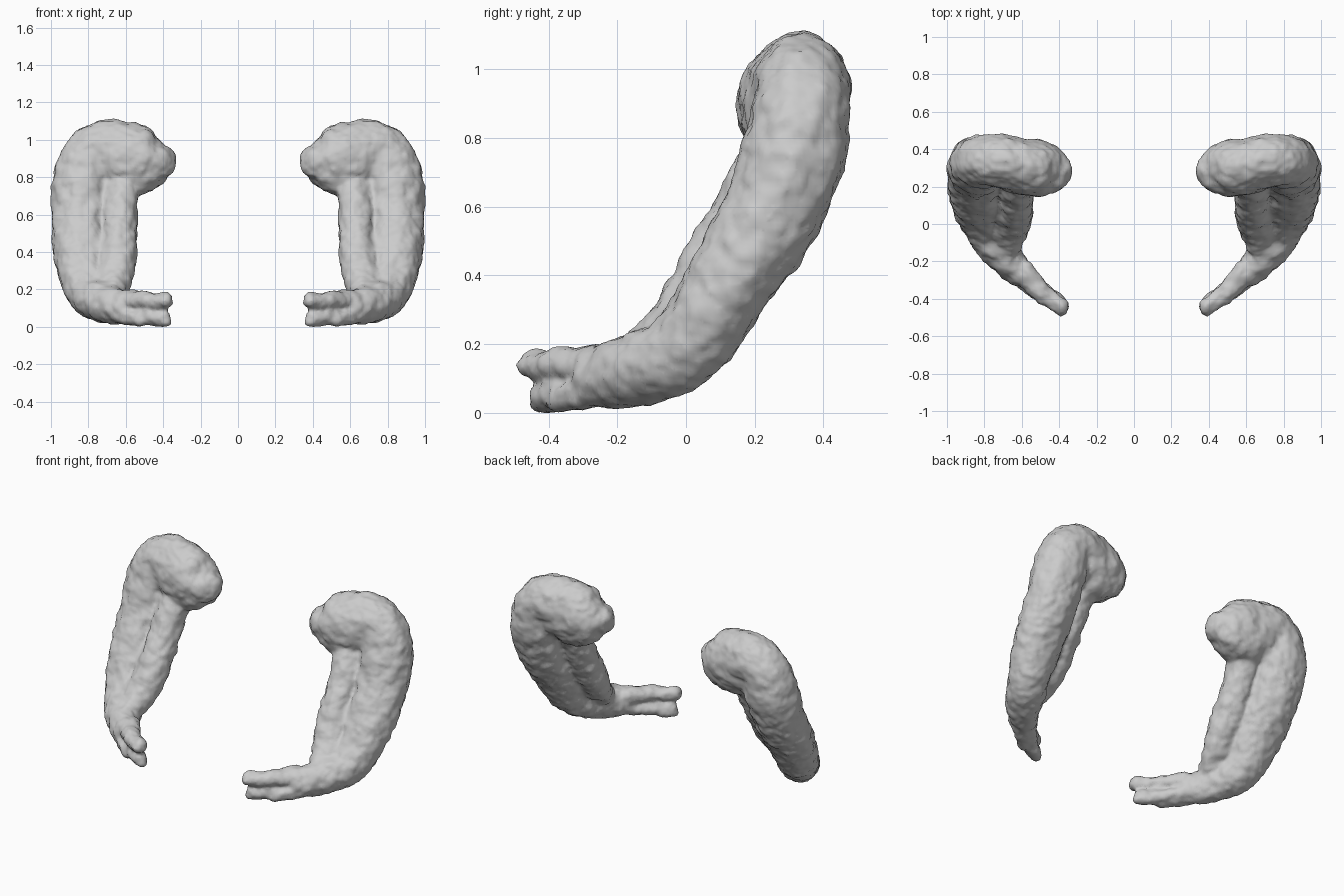
import bpy, bmesh, math
from mathutils import Vector

if "Cube" in bpy.data.objects:
    bpy.data.objects.remove(bpy.data.objects["Cube"])

SIDES = 20


def catmull(p, steps=5):
    """Smooth a list of (x, y, z, half_width, half_thickness) rows."""
    out = []
    for i in range(len(p) - 1):
        a, b, c, d = p[max(i - 1, 0)], p[i], p[i + 1], p[min(i + 2, len(p) - 1)]
        for s in range(steps):
            t = s / steps
            out.append([0.5 * (2 * q + (r - o) * t + (2 * o - 5 * q + 4 * r - w) * t * t
                               + (3 * q - o - 3 * r + w) * t ** 3)
                        for o, q, r, w in zip(a, b, c, d)])
    out.append(list(p[-1]))
    return out


def tube(bm, rows, ref):
    """Loft elliptical sections along a path, with rounded ends."""
    rows = catmull(rows)
    pts = [Vector(r[:3]) for r in rows]
    sections = []
    n = len(rows)
    for i in range(n):
        t = (pts[min(i + 1, n - 1)] - pts[max(i - 1, 0)]).normalized()
        side = (Vector(ref) - t * t.dot(Vector(ref))).normalized()
        sections.append((pts[i], t, side, t.cross(side), rows[i][3], rows[i][4]))

    def cap(sec, sign):
        p, t, s, u, a, b = sec
        r = min(a, b) * 0.7
        return [(p + t * sign * r * math.sin(k), t, s, u, a * math.cos(k), b * math.cos(k))
                for k in (0.5, 1.0, 1.4)]

    sections = cap(sections[0], -1)[::-1] + sections + cap(sections[-1], 1)
    rings = []
    for p, t, s, u, a, b in sections:
        rings.append([bm.verts.new(p + s * a * math.cos(k) + u * b * math.sin(k))
                      for k in (2 * math.pi * j / SIDES for j in range(SIDES))])
    for r0, r1 in zip(rings, rings[1:]):
        for j in range(SIDES):
            k = (j + 1) % SIDES
            bm.faces.new((r0[j], r0[k], r1[k], r1[j]))
    bm.faces.new(rings[0][::-1])
    bm.faces.new(rings[-1])


bm = bmesh.new()
# Main outer body, sweeping from the top down to the front
tube(bm, [(.78, .34, .93, .14, .13), (.83, .32, .78, .16, .15), (.84, .26, .60, .155, .145),
          (.835, .14, .40, .15, .13), (.80, .00, .19, .12, .115),
          (.71, -.15, .125, .10, .105), (.60, -.27, .10, .07, .085)], (1, 0, 0))
# Thick head folding inward at the top
tube(bm, [(.40, .27, .88, .10, .09), (.47, .29, .88, .145, .17), (.60, .31, .90, .15, .20),
          (.74, .34, .945, .14, .155), (.85, .33, .85, .14, .13)], (0, 1, 0))
# Inner ridge along the body
tube(bm, [(.62, .25, .74, .09, .09), (.63, .15, .55, .09, .095), (.64, .06, .40, .10, .09),
          (.65, -.01, .29, .10, .08), (.68, -.12, .18, .08, .06)], (1, 0, 0))
# Upper and lower prongs at the front tip
tube(bm, [(.60, -.25, .15, .07, .05), (.49, -.37, .142, .055, .043),
          (.38, -.45, .14, .045, .043)], (1, 0, 0))
tube(bm, [(.62, -.25, .065, .07, .05), (.50, -.36, .048, .055, .044),
          (.38, -.425, .046, .035, .044)], (1, 0, 0))
bmesh.ops.recalc_face_normals(bm, faces=bm.faces)

mesh = bpy.data.meshes.new("curled_lobes")
bm.to_mesh(mesh)
bm.free()
obj = bpy.data.objects.new("curled_lobes", mesh)
bpy.context.collection.objects.link(obj)

# Fuse the parts, soften, roughen a little, and mirror to the other side
rem = obj.modifiers.new("fuse", 'REMESH')
rem.mode = 'VOXEL'
rem.voxel_size = 0.014
rem.use_smooth_shade = True
smo = obj.modifiers.new("soften", 'SMOOTH')
smo.factor = 0.5
smo.iterations = 5
tex = bpy.data.textures.new("lumps", 'CLOUDS')
tex.noise_scale = 0.07
dis = obj.modifiers.new("lumps", 'DISPLACE')
dis.texture = tex
dis.texture_coords = 'LOCAL'
dis.strength = 0.03
dis.mid_level = 0.45
mir = obj.modifiers.new("mirror", 'MIRROR')
mir.use_axis = (True, False, False)
